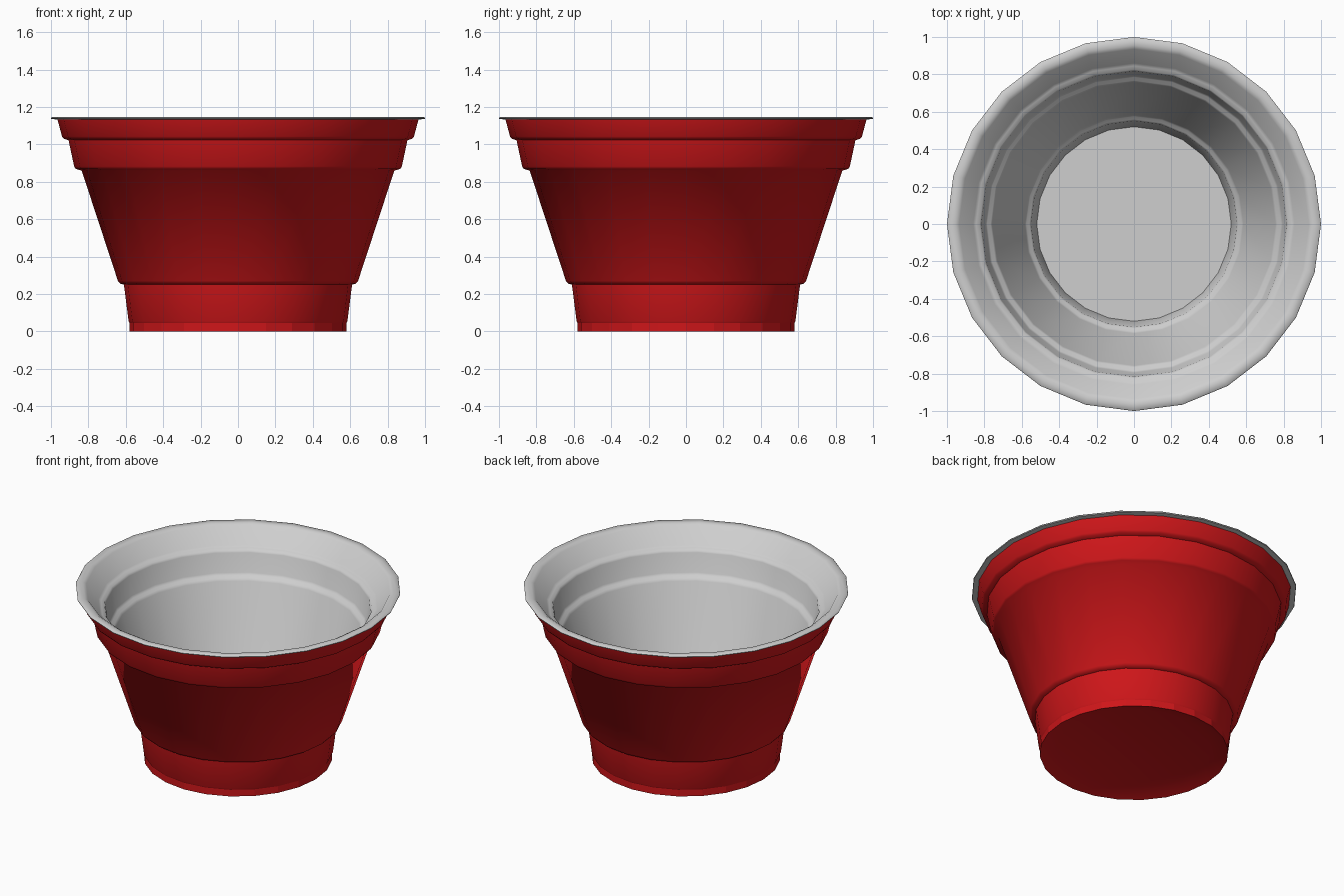
import bpy, bmesh, math

if "Cube" in bpy.data.objects:
    bpy.data.objects.remove(bpy.data.objects["Cube"])

SIDES = 24


def material(name, color):
    m = bpy.data.materials.new(name)
    m.diffuse_color = (*color, 1)
    m.use_nodes = True
    m.node_tree.nodes["Principled BSDF"].inputs["Base Color"].default_value = m.diffuse_color
    return m


def lathe(name, profile, mat, angle=40, cap_start=False, cap_end=False):
    """Spin a list of (radius, height) points about z."""
    bm = bmesh.new()
    rings = []
    for r, z in profile:
        rings.append([bm.verts.new((r * math.cos(2 * math.pi * i / SIDES),
                                    r * math.sin(2 * math.pi * i / SIDES), z))
                      for i in range(SIDES)])
    for a, b in zip(rings, rings[1:]):
        for i in range(SIDES):
            j = (i + 1) % SIDES
            bm.faces.new((a[i], a[j], b[j], b[i]))
    if cap_start:
        bm.faces.new(rings[0][::-1])
    if cap_end:
        bm.faces.new(rings[-1])
    mesh = bpy.data.meshes.new(name)
    bm.to_mesh(mesh)
    bm.free()
    mesh.materials.append(mat)
    obj = bpy.data.objects.new(name, mesh)
    bpy.context.collection.objects.link(obj)
    bpy.context.view_layer.objects.active = obj
    obj.select_set(True)
    if angle:
        bpy.ops.object.shade_smooth_by_angle(angle=math.radians(angle))
    obj.select_set(False)
    return obj


red = material("red plastic", (0.62, 0.008, 0.01))
white = material("white plastic", (0.62, 0.62, 0.62))

# Flat-sided foot
lathe("foot", [(0.58, 0), (0.58, 0.045)], red, angle=0)

# Recessed underside, sloping up to a flat disc
lathe("underside", [(0.475, 0.033), (0.58, 0)], red, angle=20, cap_start=True)

# Outer shell with three stepped ledges
lathe("outer_shell", [
    (0.58, 0.045), (0.585, 0.055), (0.61, 0.25), (0.63, 0.255), (0.642, 0.27),
    (0.836, 0.86), (0.867, 0.868), (0.876, 0.882), (0.906, 1.022),
    (0.932, 1.03), (0.941, 1.042), (0.965, 1.133)], red, angle=60)

# Rolled rim, inner wall with matching ledges, and floor
lathe("rim_and_lining", [
    (0.962, 1.133), (0.998, 1.135), (1.0, 1.14), (0.995, 1.146), (0.955, 1.146),
    (0.935, 1.135), (0.86, 1.035), (0.845, 1.025), (0.825, 1.02),
    (0.817, 1.005), (0.795, 0.88), (0.785, 0.865), (0.767, 0.857),
    (0.757, 0.84), (0.585, 0.275), (0.575, 0.26), (0.56, 0.252),
    (0.551, 0.24), (0.52, 0.06)], white, angle=60, cap_end=True)
